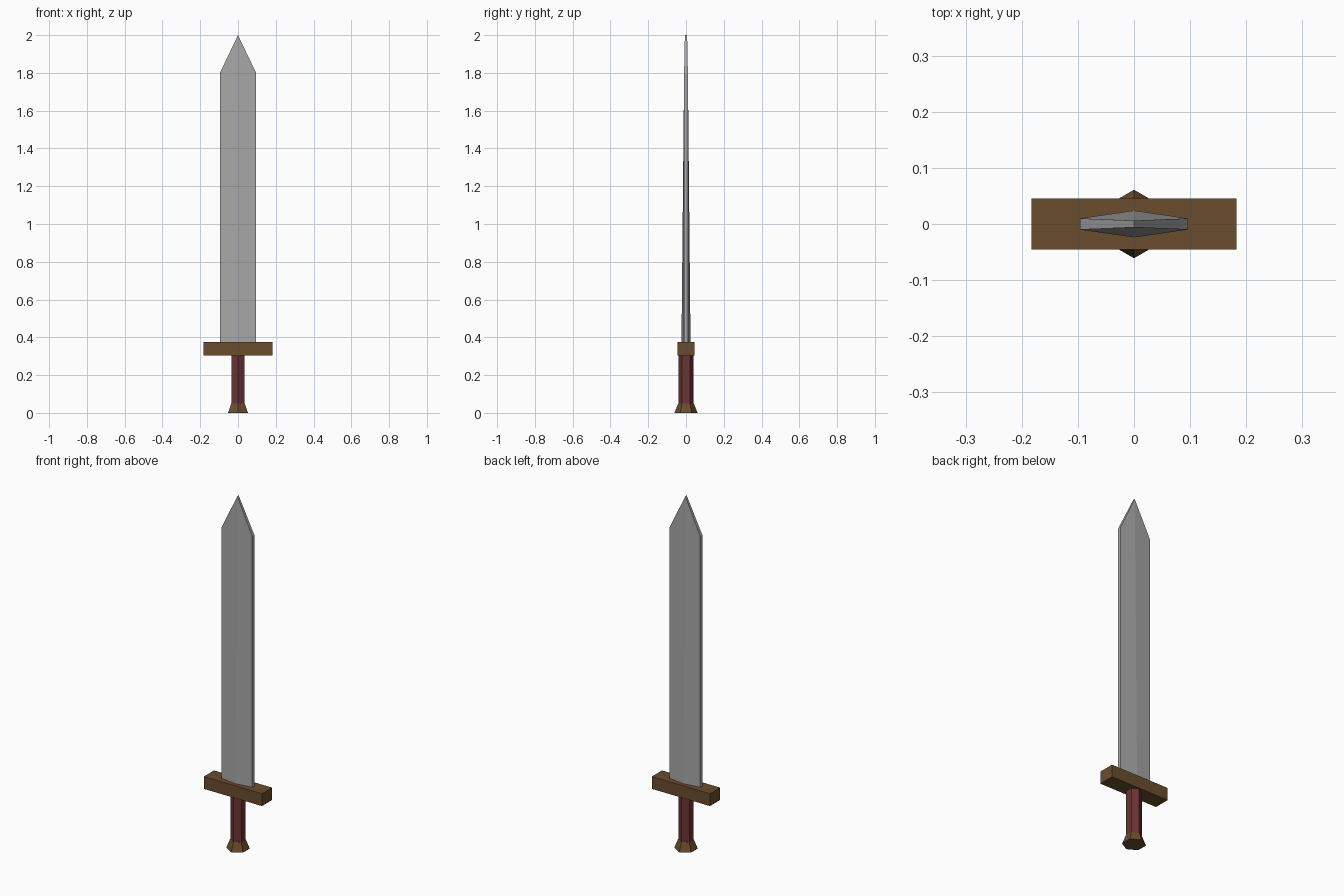
import bpy, bmesh

if "Cube" in bpy.data.objects:
    bpy.data.objects.remove(bpy.data.objects["Cube"])


def material(name, rgb):
    m = bpy.data.materials.new(name)
    m.diffuse_color = (*rgb, 1)
    m.use_nodes = True
    m.node_tree.nodes["Principled BSDF"].inputs["Base Color"].default_value = m.diffuse_color
    return m


brass = material("aged_brass", (0.143, 0.075, 0.027))
leather = material("red_leather", (0.15, 0.035, 0.035))
steel = material("dark_steel", (0.395, 0.395, 0.395))


def hex_section(name, r_bottom, r_top, z0, z1, mat):
    bpy.ops.mesh.primitive_cone_add(vertices=6, radius1=r_bottom, radius2=r_top,
                                    depth=z1 - z0, location=(0, 0, (z0 + z1) / 2))
    ob = bpy.context.object
    ob.name = name
    ob.data.materials.append(mat)


# Pommel flares towards the ground, grip is a straight hexagonal prism
hex_section("pommel", 0.061, 0.041, 0.0, 0.05, brass)
hex_section("grip", 0.04, 0.04, 0.05, 0.31, leather)

# Crossguard
bpy.ops.mesh.primitive_cube_add(size=1, location=(0, 0, 0.34))
guard = bpy.context.object
guard.name = "crossguard"
guard.scale = (0.365, 0.091, 0.07)
guard.data.materials.append(brass)

# Blade: flat-edged diamond section whose central ridge thins towards the tip
BASE, SHOULDER, TIP = 0.37, 1.8, 2.0
HALF_WIDTH, EDGE, RIDGE, POINT = 0.096, 0.01, 0.024, 0.006
bm = bmesh.new()
v = {}
for s in (-1, 1):
    v["ridge", s] = bm.verts.new((0, s * RIDGE, BASE))
    v["tip", s] = bm.verts.new((0, s * POINT, TIP))
    for x in (-1, 1):
        v["base", x, s] = bm.verts.new((x * HALF_WIDTH, s * EDGE, BASE))
        v["shoulder", x, s] = bm.verts.new((x * HALF_WIDTH, s * EDGE, SHOULDER))

for x in (-1, 1):
    # broad faces
    for s in (-1, 1):
        bm.faces.new([v["ridge", s], v["base", x, s], v["shoulder", x, s], v["tip", s]])
    # narrow edge and tip bevel
    bm.faces.new([v["base", x, -1], v["base", x, 1], v["shoulder", x, 1], v["shoulder", x, -1]])
    bm.faces.new([v["shoulder", x, -1], v["shoulder", x, 1], v["tip", 1], v["tip", -1]])
# underside
bm.faces.new([v["ridge", -1], v["base", 1, -1], v["base", 1, 1],
              v["ridge", 1], v["base", -1, 1], v["base", -1, -1]])
bmesh.ops.recalc_face_normals(bm, faces=bm.faces)
mesh = bpy.data.meshes.new("blade")
bm.to_mesh(mesh)
bm.free()
mesh.materials.append(steel)
bpy.context.collection.objects.link(bpy.data.objects.new("blade", mesh))
